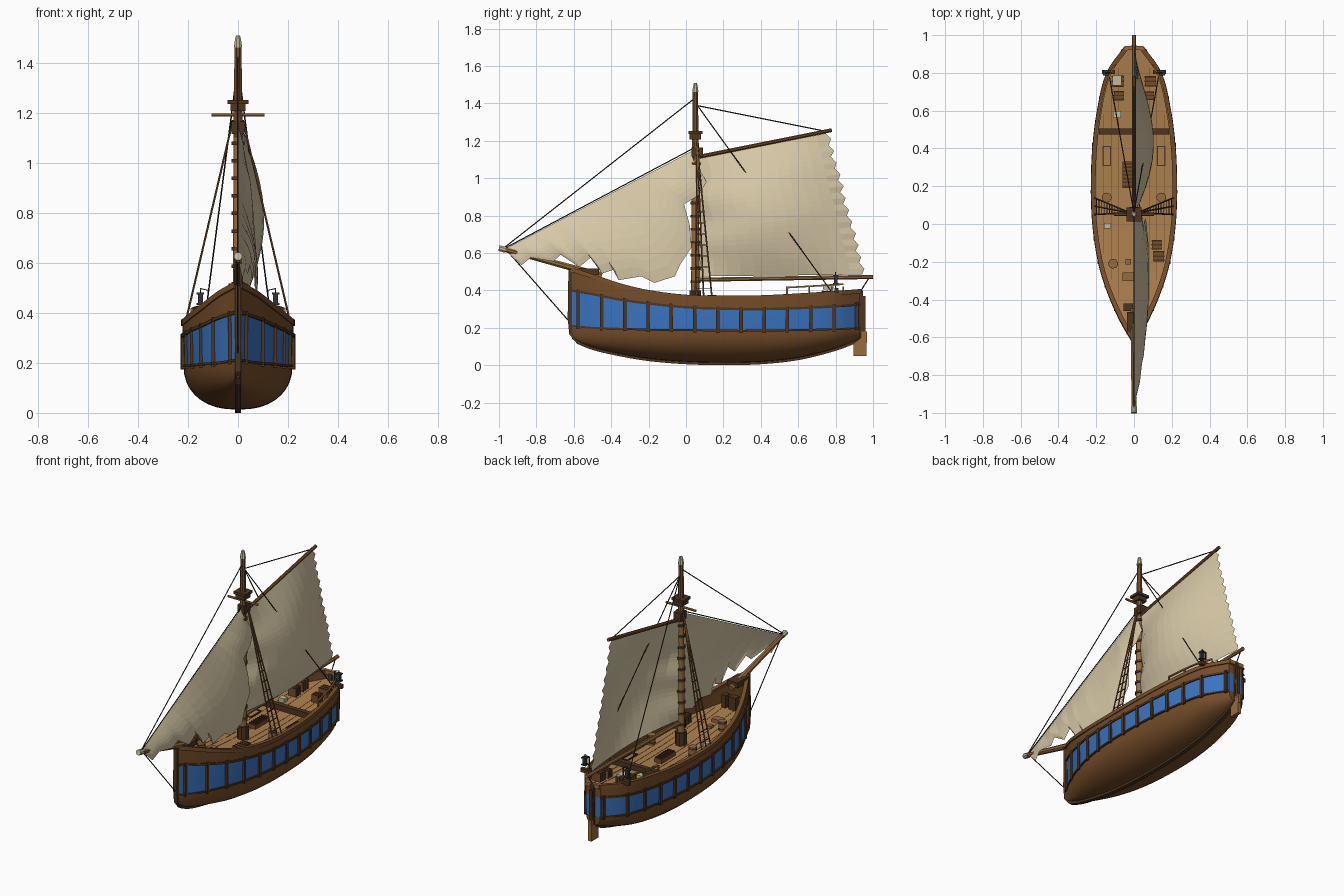
import bpy, bmesh, math, random
from mathutils import Vector as V

if "Cube" in bpy.data.objects:
    bpy.data.objects.remove(bpy.data.objects["Cube"])
random.seed(4)

COLOURS = {
    "hull brown": (.18, .075, .022), "dark wood": (.075, .036, .014),
    "deck wood": (.41, .215, .075), "light wood": (.30, .15, .047),
    "paint blue": (.042, .175, .53), "sail cloth": (.68, .58, .385),
    "rope": (.035, .028, .02), "pale tip": (.55, .48, .33), "iron": (.03, .034, .042)}
MATS = {}
for n, c in COLOURS.items():
    MATS[n] = bpy.data.materials.new(n)
    MATS[n].diffuse_color = (*c, 1)

def finish(bm, name, *mats, smooth=False):
    bmesh.ops.recalc_face_normals(bm, faces=bm.faces)
    me = bpy.data.meshes.new(name)
    bm.to_mesh(me)
    bm.free()
    for m in mats:
        me.materials.append(MATS[m])
    ob = bpy.data.objects.new(name, me)
    bpy.context.collection.objects.link(ob)
    if smooth:
        bpy.ops.object.select_all(action='DESELECT')
        ob.select_set(True)
        bpy.context.view_layer.objects.active = ob
        bpy.ops.object.shade_smooth_by_angle(angle=math.radians(40))
    return ob

def add_tube(bm, pts, r, n=6, r2=None):
    pts = [V(p) for p in pts]
    whole = (pts[-1] - pts[0]).normalized()
    ref = V((0, 0, 1)) if abs(whole.x) > .9 else V((1, 0, 0))
    rings = []
    for i, p in enumerate(pts):
        t = (pts[min(i + 1, len(pts) - 1)] - pts[max(i - 1, 0)]).normalized()
        a = (ref - t * ref.dot(t)).normalized()
        b = t.cross(a)
        rr = r if r2 is None else r + (r2 - r) * i / (len(pts) - 1)
        ang = [2 * math.pi * (k + .5) / n for k in range(n)]
        rings.append([bm.verts.new(p + a * rr * math.cos(q) + b * rr * math.sin(q)) for q in ang])
    for s, e in zip(rings, rings[1:]):
        for k in range(n):
            bm.faces.new((s[k], s[(k + 1) % n], e[(k + 1) % n], e[k]))
    bm.faces.new(rings[0])
    bm.faces.new(rings[-1])

def tubes(name, paths, r, mat, n=6, r2=None):
    bm = bmesh.new()
    for p in paths:
        add_tube(bm, p, r, n, r2)
    return finish(bm, name, mat, smooth=n > 6)

def boxes(name, items, mat):
    bm = bmesh.new()
    for c, s in items:
        vs = bmesh.ops.create_cube(bm, size=1)['verts']
        for v in vs:
            v.co = V(c) + V((v.co.x * s[0], v.co.y * s[1], v.co.z * s[2]))
    return finish(bm, name, mat)

def sheet(name, rows, mat):
    bm = bmesh.new()
    g = [[bm.verts.new(p) for p in r] for r in rows]
    for a, b in zip(g, g[1:]):
        for j in range(len(a) - 1):
            bm.faces.new((a[j], a[j + 1], b[j + 1], b[j]))
    bmesh.ops.remove_doubles(bm, verts=bm.verts, dist=1e-5)
    return finish(bm, name, mat)

# Hull lines by station along the length
YS = [-.61, -.5, -.35, -.2, 0, .2, .4, .6, .8, .93]
def line(vals):
    def f(y):
        y = min(max(y, YS[0]), YS[-1])
        i = max(k for k in range(len(YS) - 1) if YS[k] <= y)
        def slope(k):
            a, b = max(k - 1, 0), min(k + 1, len(YS) - 1)
            return (vals[b] - vals[a]) / (YS[b] - YS[a])
        h = YS[i + 1] - YS[i]
        t = (y - YS[i]) / h
        return ((2*t**3 - 3*t*t + 1) * vals[i] + (t**3 - 2*t*t + t) * h * slope(i)
                + (3*t*t - 2*t**3) * vals[i + 1] + (t**3 - t*t) * h * slope(i + 1))
    return f
width = line([.012, .075, .14, .185, .215, .222, .215, .19, .14, .05])
rail = line([.51, .475, .425, .39, .365, .36, .362, .372, .385, .395])
blue_top = line([.40, .38, .35, .33, .31, .302, .30, .305, .315, .325])
blue_low = line([.21, .20, .195, .19, .188, .185, .185, .188, .193, .20])
keel = line([.14, .095, .06, .035, .018, .013, .018, .04, .09, .14])
deck = line([.37, .365, .35, .335, .32, .315, .315, .325, .34, .35])
STN = [-.61 + 1.54 * i / 44 for i in range(45)]

# Hull shell with bulwark and deck, one cross-section per station
def section(y):
    w, zb, zk = width(y), blue_low(y), keel(y)
    pts = []
    for k in range(10):
        a = k / 9 * math.pi / 2
        pts.append((w * math.sin(a) ** .85 * .98, zb - (zb - zk) * math.cos(a) ** .95 if k < 9 else zb))
    inner = max(w - .018, .004)
    return pts + [(w, blue_top(y)), (w, rail(y)), (inner, rail(y)), (inner, deck(y)), (0, deck(y))]
ROWMAT = [0] * 9 + [1, 0, 0, 0, 2]
bm = bmesh.new()
for side in (1, -1):
    g = [[bm.verts.new((side * x, y, z)) for x, z in section(y)] for y in STN]
    for a, b in zip(g, g[1:]):
        for j, m in enumerate(ROWMAT):
            bm.faces.new((a[j], a[j + 1], b[j + 1], b[j])).material_index = m
    for e in (g[0], g[-1]):
        for j in range(11):
            mid = [bm.verts.new((0, v.co.y, v.co.z)) for v in (e[j + 1], e[j])]
            bm.faces.new((e[j], e[j + 1], *mid)).material_index = ROWMAT[j]
bmesh.ops.remove_doubles(bm, verts=bm.verts, dist=1e-5)
bmesh.ops.dissolve_degenerate(bm, edges=bm.edges, dist=1e-6)
finish(bm, "hull", "hull brown", "paint blue", "deck wood", smooth=True)

# Keel, stem and stern post
tubes("keel_and_stem", [[(0, -.615, .53), (0, -.618, .4), (0, -.62, .25), (0, -.612, .17)]
      + [(0, y, keel(y)) for y in STN[1:-1]] + [(0, .925, .15), (0, .93, .28), (0, .935, .40)]],
      .018, "dark wood", 4)
# Rails and wales run along both sides
def along(f, off):
    return [[(s * (width(y) + off), y, f(y)) for y in STN] for s in (1, -1)]
tubes("cap_rail", along(rail, -.007), .017, "hull brown", 4)
tubes("upper_wale", along(blue_top, 0), .009, "dark wood", 4)
tubes("lower_wale", along(blue_low, 0), .007, "dark wood", 4)
boxes("stern_rail", [((0, .932, .395), (.10, .02, .025))], "light wood")
# Ribs over the painted band
RIBS = [-.575] + [-.45 + .124 * i for i in range(12)]
tubes("ribs", [[(s * (width(y) - .002), y, blue_low(y) - .012 + (blue_top(y) - blue_low(y) + .024) * k / 2)
      for k in range(3)] for y in RIBS for s in (1, -1)], .0135, "dark wood", 4)
# Rudder
boxes("rudder_blade", [((0, .93, .10), (.022, .07, .10)), ((0, .95, .15), (.02, .035, .06))], "light wood")
boxes("rudder_stock", [((0, .946, .25), (.02, .025, .24))], "dark wood")

# Deck seams and fittings
tubes("deck_seams", [[(x, y, deck(y) + .0005) for y in STN if width(y) > abs(x) + .03]
      for x in (-.16, -.12, -.08, -.04, .04, .08, .12, .16)], .0013, "hull brown", 4)
boxes("cross_beam", [((0, .49, .335), (.37, .03, .035))], "dark wood")
boxes("hatch_frame", [((-.035, .26, .325), (.05, .14, .03))], "hull brown")
boxes("hatch_bars", [((-.035, .2 + .02 * i, .342), (.048, .008, .01)) for i in range(7)], "dark wood")
frames = []
for s in (1, -1):
    frames += [((s * .145, .36 + d, .317), (.045, .006, .008)) for d in (-.05, .05)]
    frames += [((s * .145 + d, .36, .317), (.006, .10, .008)) for d in (-.02, .02)]
boxes("deck_hatches", frames, "dark wood")
boxes("chests", [((-.03, -.28, .345), (.06, .045, .035)), ((-.03, -.2, .335), (.03, .03, .03))], "light wood")
crates = [(-.085, .755, .06), (.085, .755, .055), (-.08, .68, .05), (.12, -.11, .05), (.13, -.17, .055), (.08, .68, .045)]
boxes("crates", [((x, y, deck(y) + s / 2), (s, s, s)) for x, y, s in crates], "hull brown")
boxes("crate_slats", [((x, y + d * s, deck(y) + s * .5), (s + .006, .007, s + .006))
      for x, y, s in crates for d in (-.4, 0, .4)], "dark wood")
boxes("cloth_bundle", [((-.09, .76, .415), (.05, .055, .02)), ((-.09, .58, .335), (.04, .035, .03)),
      ((-.14, -.01, .33), (.035, .03, .025))], "pale tip")
barrels = [(.145, .14), (-.145, .14), (-.11, -.21)]
tubes("barrels", [[(x, y, deck(y)), (x, y, deck(y) + .06)] for x, y in barrels], .024, "light wood", 10)
tubes("barrel_hoops", [[(x, y, deck(y) + h), (x, y, deck(y) + h + .008)]
      for x, y in barrels for h in (.008, .045)], .026, "dark wood", 10)
boxes("bow_bitts", [((-.03, -.44, .40), (.05, .04, .08)), ((.03, -.44, .40), (.03, .04, .08)),
      ((0, -.52, .50), (.075, .11, .035))], "dark wood")

# Stern railing and lanterns
ry = [.54 + .06 * i for i in range(6)]
rx = lambda y: width(y) - .015
tubes("stern_railing", [[(s * rx(y), y, .415 + (y - .54) * .06) for y in ry] for s in (1, -1)]
      + [[(s * rx(y), y, rail(y)), (s * rx(y), y, .42)] for s in (1, -1) for y in ry[::2] + ry[-1:]],
      .006, "light wood", 4)
boxes("lantern_beam", [((s * .135, .805, .40), (.07, .022, .025)) for s in (1, -1)], "dark wood")
boxes("lantern_caps", [((s * .15, .80, z), (.03, .03, .008)) for s in (1, -1) for z in (.435, .478)], "iron")
boxes("lantern_glass", [((s * .15, .80, .456), (.02, .02, .04)) for s in (1, -1)], "iron")
tubes("lantern_arms", [[(s * .12, .8, .40), (s * .12, .8, .49), (s * .15, .8, .497), (s * .15, .8, .48)]
      for s in (1, -1)], .004, "iron", 4)

# Mast with hoops, crosstrees and topmast
M = .05
tubes("lower_mast", [[(0, M, .31), (0, M, 1.22)]], .023, "light wood", 10, .018)
tubes("mast_foot", [[(0, M, .31), (0, M, .40)]], .034, "dark wood", 8)
tubes("mast_hoops", [[(0, M, z), (0, M, z + .014)] for z in [.44 + .07 * i for i in range(10)]],
      .027, "dark wood", 10)
tubes("top_mast", [[(0, M, 1.10), (0, M, 1.465)]], .020, "hull brown", 8, .015)
tubes("mast_tip", [[(0, M, 1.46), (0, M, 1.49), (0, M, 1.508)]], .018, "pale tip", 8, .009)
boxes("crosstrees", [((0, M, 1.243), (.082, .075, .016)), ((0, M, 1.222), (.06, .06, .03)),
      ((0, M + .01, 1.14), (.05, .06, .05))], "dark wood")
tubes("spreader", [[(-.105, M, 1.19), (.105, M, 1.19)]], .007, "light wood", 6)

# Bowsprit, boom and gaff
tubes("bowsprit", [[(0, -.975, .62), (0, -.45, .478)]], .014, "light wood", 8, .02)
tubes("bowsprit_tip", [[(0, -1.0, .626), (0, -.965, .617)]], .017, "pale tip", 8)
tubes("boom", [[(0, M, .457), (0, 1.0, .472)]], .012, "light wood", 8)
tubes("gaff", [[(0, M + .02, 1.115), (0, .78, 1.257)]], .011, "hull brown", 8)

# Mainsail, bellied to one side with a ragged trailing edge
rows = []
for i in range(25):
    v = i / 24
    end = V((0, .955 - .2 * v, .485 + .755 * v))
    start = V((0, .065 + .012 * math.sin(v * 17), .475 + .635 * v))
    row = []
    for j in range(13):
        u = j / 12
        p = start.lerp(end, u)
        p.x = .105 * math.sin(math.pi * u ** .85) * math.sin(math.pi * (.12 + .88 * v))
        if j == 12:
            p.y += (.010 if i % 2 else -.012) + random.uniform(-.004, .004)
        row.append(p)
    rows.append(row)
sheet("mainsail", rows, "sail cloth")

# Foresail from the stay to its torn foot
FOOT = [(-.97, .62), (-.88, .535), (-.83, .575), (-.71, .555), (-.67, .59), (-.57, .525), (-.51, .575),
        (-.45, .49), (-.39, .51), (-.36, .455), (-.24, .475), (-.17, .44), (-.06, .475), (-.03, .54),
        (.03, .63), (.02, .75), (-.01, .86), (.07, .91), (.11, .98), (.06, 1.07), (.04, 1.15)]
rows = []
for i, (fy, fz) in enumerate(FOOT):
    t = i / (len(FOOT) - 1)
    a, b = V((0, -.97 + 1.01 * t, .62 + .53 * t)), V((0, fy, fz))
    row = []
    for j in range(9):
        p = a.lerp(b, j / 8)
        p.x = .08 * math.sin(math.pi * t) ** .8 * math.sin(math.pi * .62 * j / 8)
        row.append(p)
    rows.append(row)
sheet("foresail", rows, "sail cloth")

# Standing rigging
stays = [((0, -.97, .63), (0, M, 1.43)), ((0, -.97, .625), (0, M, 1.165)), ((0, -.95, .605), (0, -.63, .24)),
         ((0, M, 1.39), (0, .75, 1.25)), ((0, .98, .47), (0, .93, .39))]
stays += [((0, M + .01, 1.39), (s * .13, .78, .39)) for s in (1, -1)]
tubes("stays", stays, .0032, "rope", 5)
FEET = (.05, .095, .14)
foot = lambda s, y: V((s * .212, y, .35))
top = lambda s: V((s * .02, M + .01, 1.17))
tubes("shrouds", [(top(s), foot(s, y)) for s in (1, -1) for y in FEET], .0045, "hull brown", 5)
tubes("ratlines", [[foot(s, y).lerp(top(s), k / 14) for y in FEET] for s in (1, -1) for k in range(1, 12)],
      .003, "rope", 4)

for m in bpy.data.materials:
    if m.users and not m.is_grease_pencil:
        m.use_nodes = True
        m.node_tree.nodes["Principled BSDF"].inputs["Base Color"].default_value = m.diffuse_color
